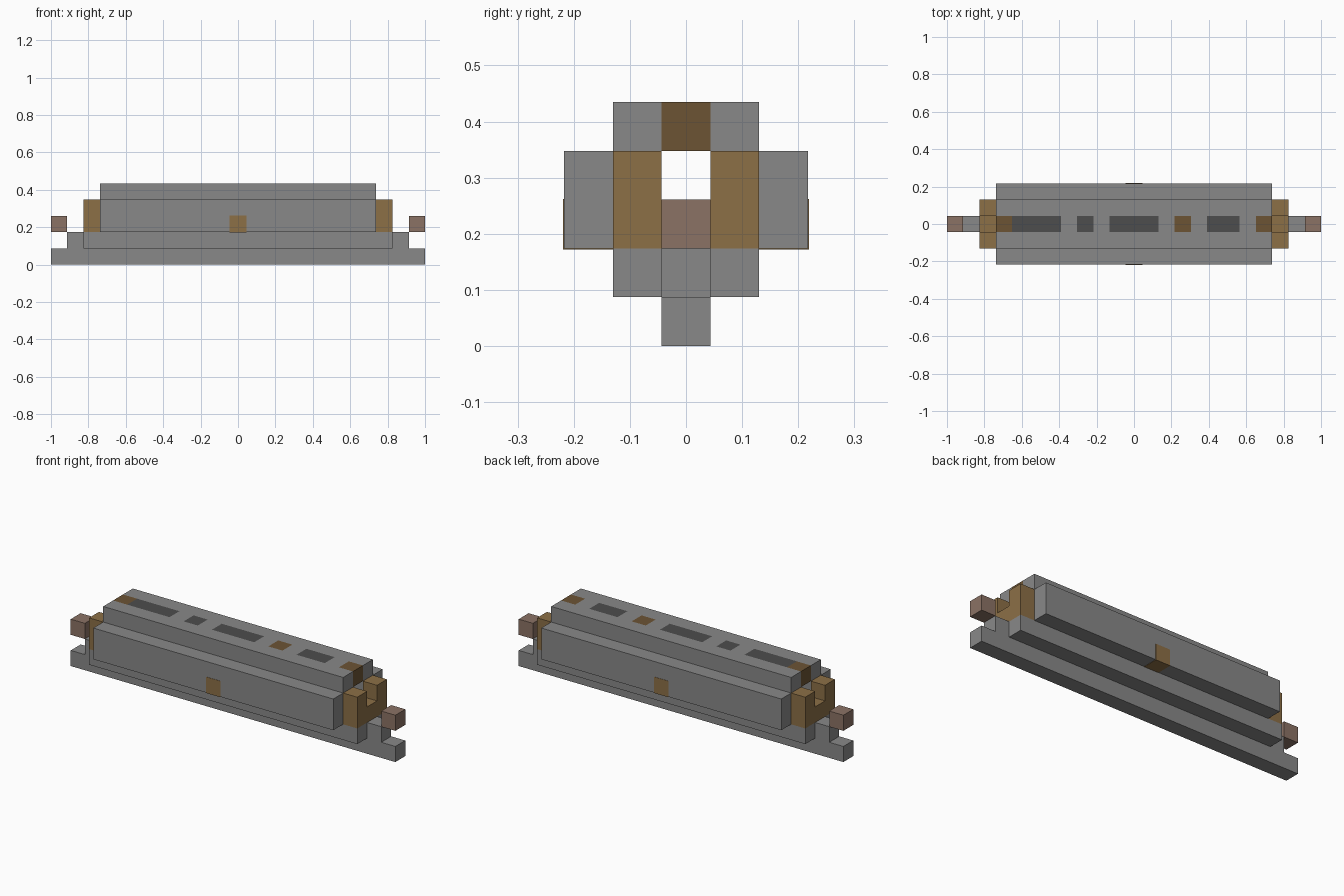
import bpy

if "Cube" in bpy.data.objects:
    bpy.data.objects.remove(bpy.data.objects["Cube"], do_unlink=True)

U = 2 / 23  # one block


def material(name, rgb):
    mat = bpy.data.materials.new(name)
    mat.use_nodes = True
    color = (*rgb, 1)
    mat.diffuse_color = color
    mat.node_tree.nodes["Principled BSDF"].inputs["Base Color"].default_value = color
    return mat


stone = material("grey stone", (0.25, 0.25, 0.25))
dark = material("dark grey", (0.075, 0.075, 0.075))
timber = material("timber brown", (0.265, 0.16, 0.062))
umber = material("dark brown", (0.15, 0.088, 0.034))
clay = material("dusty brown", (0.26, 0.17, 0.13))


def block(name, mat, x, y, z, grow=0):
    """Box from (min, max) ranges measured in blocks."""
    spans = (x, y, z)
    bpy.ops.mesh.primitive_cube_add(size=1, location=[(a + b) / 2 * U for a, b in spans])
    obj = bpy.context.object
    obj.name = name
    obj.scale = [(b - a) * U + grow for a, b in spans]
    bpy.ops.object.transform_apply(location=False, rotation=False, scale=True)
    obj.data.materials.append(mat)
    return obj


def side(sign, a, b):
    return tuple(sorted((sign * a, sign * b)))


MID = (-0.5, 0.5)

# Keel
block("keel", stone, (-11.5, 11.5), MID, (0, 1))

# Long parts on both sides of the hollow hull
for s, tag in ((-1, "front"), (1, "back")):
    block(f"{tag}_bilge", stone, (-9.5, 9.5), side(s, 0.5, 1.5), (1, 2))
    block(f"{tag}_wall", stone, (-8.5, 8.5), side(s, 1.5, 2.5), (2, 4))
    block(f"{tag}_wall_inlay", timber, MID, side(s, 1.5, 2.5), (2, 3), 0.003)
    block(f"{tag}_roof_strip", stone, (-8.5, 8.5), side(s, 0.5, 1.5), (4, 5))

# Closing parts at both ends
for s, tag in ((-1, "right"), (1, "left")):
    block(f"{tag}_stem", stone, side(s, 9.5, 10.5), MID, (1, 2))
    block(f"{tag}_sill", timber, side(s, 8.5, 9.5), MID, (2, 3))
    block(f"{tag}_end_cube", clay, side(s, 10.5, 11.5), MID, (2, 3))
    for t, depth in ((-1, "front"), (1, "back")):
        block(f"{tag}_{depth}_post", timber, side(s, 8.5, 9.5), side(t, 0.5, 1.5), (2, 4))

# Coloured row along the middle of the roof
ridge = [(umber, 1), (dark, 3), (stone, 1), (dark, 1), (stone, 1), (dark, 3),
         (stone, 1), (umber, 1), (stone, 1), (dark, 2), (stone, 1), (umber, 1)]
x = -8.5
for i, (mat, length) in enumerate(ridge):
    block(f"roof_ridge_{i + 1}", mat, (x, x + length), MID, (4, 5))
    x += length
